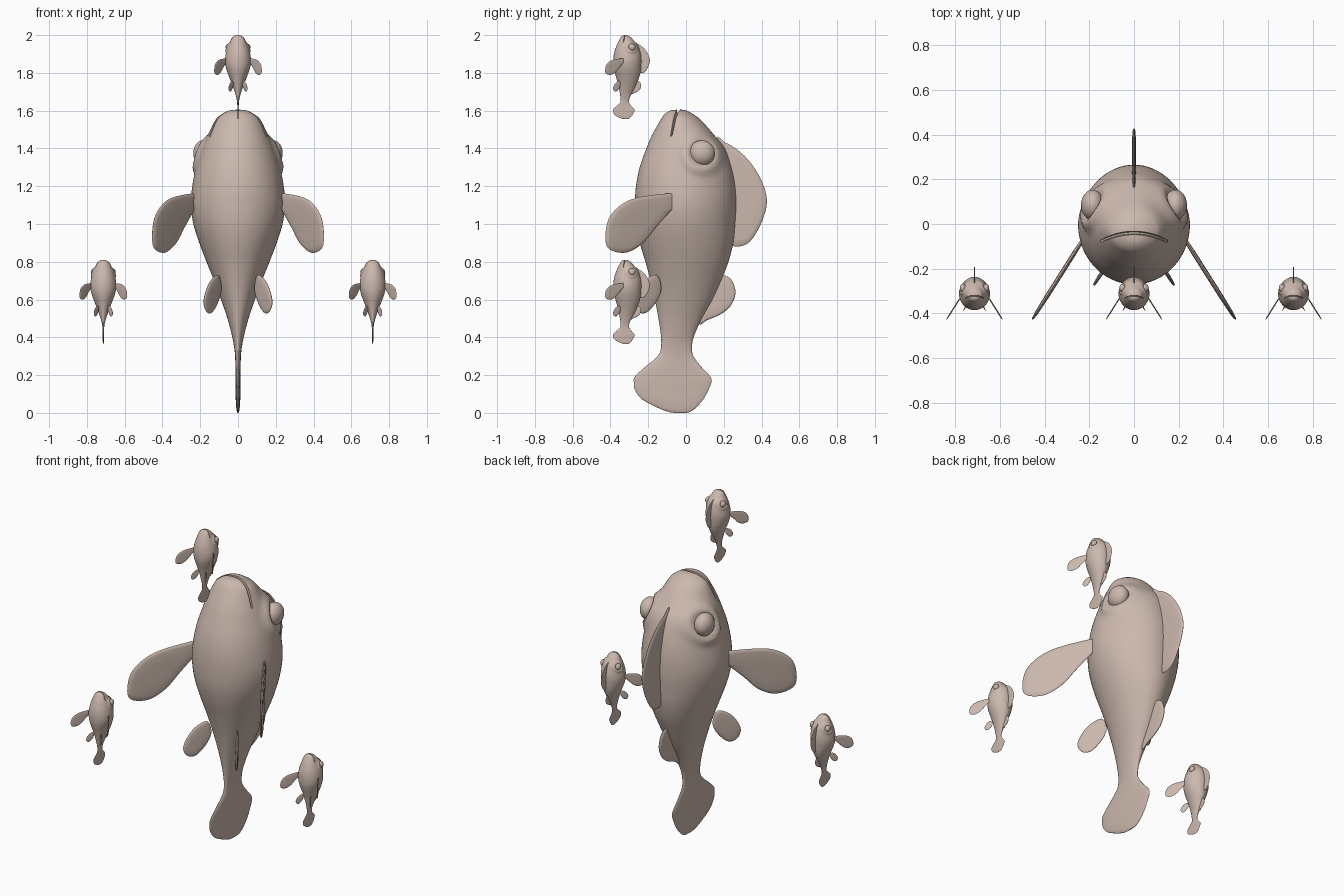
import bpy, bmesh, math
from mathutils import Vector, Matrix

if "Cube" in bpy.data.objects:
    bpy.data.objects.remove(bpy.data.objects["Cube"])

SKIN = (0.60, 0.48, 0.42, 1)
clay = bpy.data.materials.new("beige clay")
clay.use_nodes = True
clay.diffuse_color = SKIN
bsdf = clay.node_tree.nodes["Principled BSDF"]
bsdf.inputs["Base Color"].default_value = SKIN
bsdf.inputs["Roughness"].default_value = 0.7

EYE = Vector((0.185, 0.085, 1.375))
parts = []


def spline(points, steps, closed=False):
    """Smooth curve through points of any dimension."""
    n, out = len(points), []
    for i in range(n if closed else n - 1):
        pick = lambda k: points[k % n] if closed else points[min(max(k, 0), n - 1)]
        a, b, c, d = (pick(i + k) for k in (-1, 0, 1, 2))
        for s in range(steps):
            t = s / steps
            out.append([q + 0.5 * t * (r - p + t * (2 * p - 5 * q + 4 * r - e
                        + t * (3 * (q - r) + e - p))) for p, q, r, e in zip(a, b, c, d)])
    if not closed:
        out.append(list(points[-1]))
    return out


def finish(bm, name):
    bmesh.ops.recalc_face_normals(bm, faces=bm.faces)
    mesh = bpy.data.meshes.new(name)
    bm.to_mesh(mesh)
    bm.free()
    mesh.materials.append(clay)
    ob = bpy.data.objects.new(name, mesh)
    bpy.context.collection.objects.link(ob)
    return ob


def smooth(ob):
    bpy.ops.object.select_all(action='DESELECT')
    ob.select_set(True)
    bpy.context.view_layer.objects.active = ob
    bpy.ops.object.shade_smooth_by_angle(angle=math.radians(50))
    parts.append(ob)


def bridge(bm, a, b):
    n = len(a)
    for i in range(n):
        bm.faces.new((a[i], a[(i + 1) % n], b[(i + 1) % n], b[i]))


def loft(rings, name):
    bm = bmesh.new()
    loops = [[bm.verts.new(p) for p in ring] for ring in rings]
    for a, b in zip(loops, loops[1:]):
        bridge(bm, a, b)
    bm.faces.new(loops[0])
    bm.faces.new(loops[-1])
    return finish(bm, name)


def fin(name, outline, origin, direction, half):
    """Lens-shaped fin from an outline of (reach, height)."""
    pts = spline(outline, 5, closed=True)
    mid = [sum(c) / len(pts) for c in zip(*pts)]
    out = Vector(direction).normalized()
    side = out.cross(Vector((0, 0, 1)))
    bm = bmesh.new()

    def ring(k, off):
        loop = []
        for p in pts:
            s, z = (m + (c - m) * k for c, m in zip(p, mid))
            loop.append(bm.verts.new(Vector((*origin, z)) + out * s + side * off))
        return loop

    edge = ring(1, 0)
    for sign in (-1, 1):
        last = edge
        for k, h in ((0.97, 0.5), (0.85, 0.8), (0.5, 1), (0.15, 1)):
            new = ring(k, sign * half * h)
            bridge(bm, last, new)
            last = new
        bm.faces.new(last)
    smooth(finish(bm, name))


# Body and tail: height, half width, belly y, back y
stations = [
    (1.605, .012, -.05, -.02), (1.6, .05, -.085, .005), (1.58, .088, -.115, .04),
    (1.55, .12, -.135, .08), (1.47, .16, -.18, .15), (1.4, .19, -.21, .205),
    (1.3, .222, -.245, .24), (1.2, .242, -.265, .26), (1.1, .25, -.27, .265),
    (1, .236, -.265, .26), (.9, .205, -.245, .25), (.8, .167, -.215, .225),
    (.7, .127, -.188, .185), (.6, .09, -.165, .14), (.5, .056, -.146, .085),
    (.4, .03, -.132, .04), (.33, .018, -.135, .032), (.29, .015, -.16, .045),
    (.24, .014, -.22, .085), (.19, .014, -.272, .13), (.16, .014, -.276, .134),
    (.12, .013, -.27, .118), (.07, .012, -.23, .09), (.025, .009, -.145, .05),
    (.005, .005, -.09, .02), (0, .002, -.06, 0)]
COUNT = 72
rings = []
for z, w, front, back in spline(stations, 5):
    ring, middle, depth = [], (front + back) / 2, (back - front) / 2
    for i in range(COUNT):
        a = math.tau * i / COUNT
        s = math.sin(a)
        x = w * math.cos(a)
        y = middle + depth * (s ** 1.12 if s > 0 else s)
        # raised rim round each eye
        d = math.hypot(y - EYE.y, z - EYE.z)
        rim = 0.024 * math.exp(-((d - 0.085) / 0.028) ** 2)
        x += math.copysign(rim, x) * min(1, abs(x) / 0.1)
        ring.append((x, y, z))
    rings.append(ring)
body = loft(rings, "body")

# Mouth: a thin downturned wedge cut into the snout
slices = []
for i in range(-12, 13):
    x = i * 0.0125
    y = -0.04 - 1.7 * x * x
    floor = 1.57 - 0.12 * (x / 0.14) ** 2
    slices.append([(x, y - .004, floor), (x, y + .004, floor),
                   (x, y + .012, 1.65), (x, y - .012, 1.65)])
cutter = loft(slices, "mouth_cutter")
cutter.hide_render = True
cut = body.modifiers.new("mouth", 'BOOLEAN')
cut.operation = 'DIFFERENCE'
cut.solver = 'EXACT'
cut.object = cutter
bpy.context.view_layer.objects.active = body
bpy.ops.object.modifier_apply(modifier=cut.name)
bpy.data.objects.remove(cutter)
smooth(body)

# Fins along the back
fin("dorsal_fin", [(.15, 1.42), (.21, 1.43), (.31, 1.36), (.39, 1.25), (.428, 1.13),
                   (.405, 1.02), (.35, .92), (.3, .885), (.24, .885), (.15, .92)],
    (0, 0), (0, 1, 0), 0.009)
fin("rear_fin", [(.12, .72), (.19, .73), (.24, .705), (.262, .635), (.235, .565),
                 (.18, .52), (.11, .49), (.07, .47), (.05, .56)],
    (0, 0), (0, 1, 0), 0.009)

# Paired fins and eyes
for sign, label in ((1, "left"), (-1, "right")):
    heading = (sign * 0.535, -0.845, 0)
    fin(label + "_side_fin",
        [(-.04, 1.155), (.04, 1.16), (.25, 1.13), (.375, 1.05), (.41, .945), (.39, .87),
         (.285, .848), (.18, .895), (.09, .985), (0, 1.07), (-.04, 1.1)],
        (sign * 0.235, -0.08), heading, 0.01)
    fin(label + "_belly_fin",
        [(0, .73), (.085, .69), (.14, .6), (.12, .54), (.065, .53), (0, .59), (-.03, .66)],
        (sign * 0.105, -0.156), heading, 0.008)
    bm = bmesh.new()
    place = Matrix.Translation((sign * EYE.x, EYE.y, EYE.z))
    bmesh.ops.create_uvsphere(bm, u_segments=32, v_segments=20, radius=0.068,
                              matrix=place @ Matrix.Diagonal((0.76, 1, 1, 1)))
    smooth(finish(bm, label + "_eye"))

# Three small fish around the large one
for label, x, z in (("upper", 0, 1.555), ("left", 0.713, 0.365), ("right", -0.713, 0.365)):
    for part in parts:
        small = part.copy()
        small.name = label + "_small_" + part.name
        small.scale = (0.277,) * 3
        small.location = (x, -0.31, z)
        bpy.context.collection.objects.link(small)
